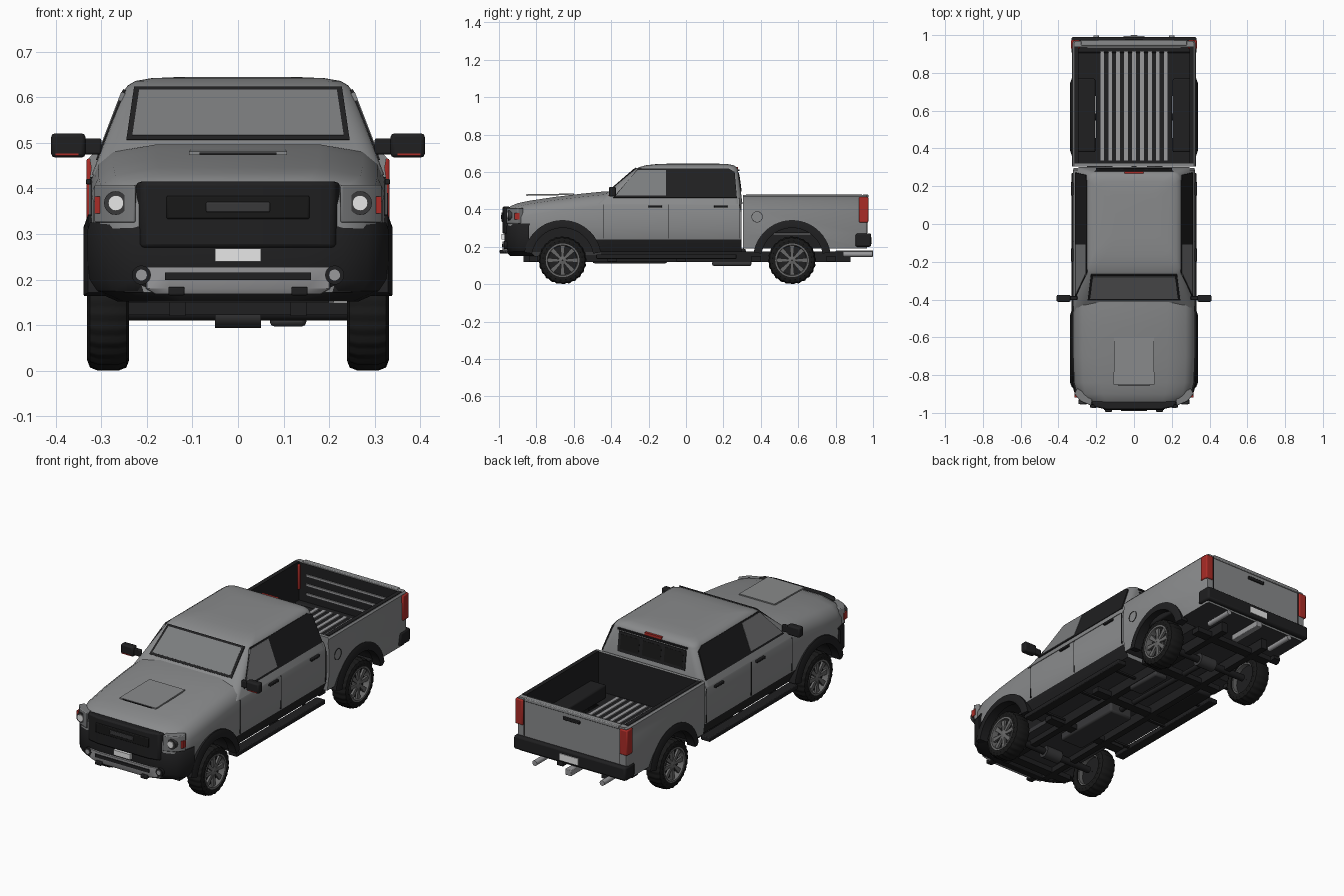
import bpy
import bmesh
from math import sin, cos, pi, radians
from mathutils import Vector

cube = bpy.data.objects.get("Cube")
if cube:
    bpy.data.objects.remove(cube, do_unlink=True)


def material(name, *rgb):
    mat = bpy.data.materials.new(name)
    mat.diffuse_color = (*rgb, 1)
    mat.use_nodes = True
    mat.node_tree.nodes["Principled BSDF"].inputs["Base Color"].default_value = (*rgb, 1)
    return mat


paint = material("grey paint", .25, .255, .26)
glass = material("grey glass", .2, .205, .21)
black = material("black plastic", .014, .014, .015)
rubber = material("tyre rubber", .009, .009, .009)
under = material("underbody grey", .04, .04, .042)
alloy = material("wheel alloy", .14, .14, .14)
silver = material("silver", .32, .32, .33)
white = material("white", .8, .8, .8)
red = material("lamp red", .4, .025, .02)


def smooth(mesh):
    mesh.shade_smooth()
    mesh.set_sharp_from_angle(angle=radians(32))


def loft(name, rings, mats, rule=None, loop=False, bevel=0):
    """Skin a list of closed rings; cap the ends unless it loops."""
    mats = mats if isinstance(mats, list) else [mats]
    bm = bmesh.new()
    rows = [[bm.verts.new(p) for p in ring] for ring in rings]
    pairs = list(zip(rows, rows[1:])) + ([(rows[-1], rows[0])] if loop else [])
    for a, b in pairs:
        for i in range(len(a)):
            j = (i + 1) % len(a)
            bm.faces.new((a[i], a[j], b[j], b[i]))
    if not loop:
        bm.faces.new(rows[0])
        bm.faces.new(rows[-1])
    bmesh.ops.recalc_face_normals(bm, faces=bm.faces[:])
    if rule:
        for face in bm.faces:
            face.material_index = rule(face.calc_center_median(), face.normal)
    mesh = bpy.data.meshes.new(name)
    bm.to_mesh(mesh)
    bm.free()
    for mat in mats:
        mesh.materials.append(mat)
    smooth(mesh)
    obj = bpy.data.objects.new(name, mesh)
    bpy.context.collection.objects.link(obj)
    if bevel:
        mod = obj.modifiers.new("bevel", "BEVEL")
        mod.width, mod.segments = bevel, 2
    return obj


def box(name, x, y, z, mat, bevel=0, side=1, rule=None):
    rings = [[(side * a, b, h) for a, b in ((x[0], y[0]), (x[1], y[0]), (x[1], y[1]), (x[0], y[1]))] for h in z]
    return loft(name, rings, mat, rule, bevel=bevel)


def tube(name, start, end, radius, mat, sides=20):
    start, end = Vector(start), Vector(end)
    turn = (end - start).to_track_quat("Z", "Y")
    circle = [turn @ Vector((radius * cos(2 * pi * i / sides), radius * sin(2 * pi * i / sides), 0)) for i in range(sides)]
    return loft(name, [[p + c for c in circle] for p in (start, end)], mat)


def plate(name, points, offset, mat):
    off = Vector(offset)
    return loft(name, [[Vector(p) - off for p in points], [Vector(p) + off for p in points]], mat)


def lathe(name, center, profile, mat, side=1, steps=48, tread=False):
    """Spin a closed (x, radius) profile around the x axis."""
    rings = []
    for i in range(steps):
        a = 2 * pi * i / steps
        k = .972 if tread and i % 4 > 1 else 1
        rings.append([(center[0] + side * x, center[1] + r * (k if r > .11 else 1) * cos(a),
                       center[2] + r * (k if r > .11 else 1) * sin(a)) for x, r in profile])
    return loft(name, rings, mat, loop=True)


def mirrored(half):
    return half + [(-a, b) for a, b in reversed(half)]


def prism(name, half, levels, mat, bevel=0):
    """Plan outline raised through (height, width scale, setback) levels."""
    rings = [[(x * k, y + d, z) for x, y in mirrored(half)] for z, k, d in levels]
    return loft(name, rings, mat, bevel=bevel)


def cut(obj, cutters):
    for cutter in cutters:
        mod = obj.modifiers.new("cut", "BOOLEAN")
        mod.operation, mod.solver, mod.object = "DIFFERENCE", "EXACT", cutter
    graph = bpy.context.evaluated_depsgraph_get()
    mesh = bpy.data.meshes.new_from_object(obj.evaluated_get(graph))
    obj.modifiers.clear()
    obj.data = mesh
    smooth(mesh)
    for cutter in cutters:
        bpy.data.objects.remove(cutter, do_unlink=True)


front_axle, rear_axle, axle_z = -.66, .567, .128
body_mats = [paint, black, under]


def dark(center, normal):
    return 1


def arch_cutters(y):
    cutters = []
    for s in (1, -1):
        c = tube("arch_cutter", (s * .2, y, .135), (s * .42, y, .135), .172, body_mats, 40)
        for face in c.data.polygons:
            face.material_index = 1
        cutters.append(c)
    return cutters


# Hood, fenders and lower cab
stations = [(-.955, .23, .408), (-.935, .275, .422), (-.9, .302, .436), (-.84, .317, .449), (-.7, .322, .47),
            (-.55, .322, .488), (-.43, .322, .5), (.287, .322, .5), (.297, .32, .46)]
rings = []
for y, w, t in stations:
    half = [(.55 * w, t - .003), (.85 * w, t - .02), (.95 * w, t - .045), (w, t - .08), (w, .3), (.985 * w, .238), (.9 * w, .172)]
    rings.append([(x, y, z) for x, z in mirrored(half)])
body = loft("lower_body", rings, body_mats, lambda c, n: 2 if n.z < -.8 else int(c.z < .237))
cut(body, arch_cutters(front_axle))

# Cargo bed
half = [(.318, .476), (.326, .468), (.322, .445), (.327, .41), (.327, .27), (.317, .19)]
rings = [[(x * k, y, z) for x, z in mirrored(half)] for y, k in ((.304, 1), (.955, 1), (.968, .98))]
bed = loft("cargo_bed", rings, body_mats, lambda c, n: 2 if n.z < -.8 else 0)
well = box("bed_well", (-.295, .295), (.322, .938), (.265, .6), body_mats, rule=dark)
cut(bed, [well] + arch_cutters(rear_axle))
for i in range(-4, 5):
    box("bed_floor_rib", (i * .042 - .01, i * .042 + .01), (.335, .925), (.262, .271), silver)
for z in (.31, .36, .41):
    box("tailgate_inner_rib", (-.25, .25), (.932, .941), (z, z + .012), silver)


# Cab upper shell
def rounded(w, y0, y1, r, z):
    ring = []
    for k, (sx, y) in enumerate(((1, y0 + r), (1, y1 - r), (-1, y1 - r), (-1, y0 + r))):
        for i in range(6):
            a = pi / 2 * (k - 1 + i / 5)
            ring.append((sx * (w - r) + r * cos(a), y + r * sin(a), z))
    return ring


shell = [(.321, -.49, .302, .43), (.25, -.275, .277, .615), (.242, -.25, .27, .626), (.225, -.215, .255, .636),
         (.19, -.16, .225, .642), (.12, -.08, .16, .645)]
loft("cab_shell", [rounded(w, a, b, .04, z) for w, a, b, z in shell], paint)


def glass_x(z):
    return .321 - (z - .43) * .384


def screen(name, w0, w1, z0, z1, depth, mat):
    points = [(x, -.49 + (z - .43) * 1.162, z) for x, z in ((-w0, z0), (w0, z0), (w1, z1), (-w1, z1))]
    plate(name, points, (0, -depth * .75, depth * .65), mat)


def rear_pane(name, x0, x1, z0, z1, depth, mat):
    points = [(x, .302 - (z - .43) * .135, z) for x, z in ((x0, z0), (x1, z0), (x1, z1), (x0, z1))]
    plate(name, points, (0, depth, 0), mat)


screen("windshield_frame", .245, .228, .506, .622, .003, black)
screen("windshield", .232, .217, .514, .614, .0046, glass)
rear_pane("rear_window_frame", -.2, .2, .495, .598, .004, black)
for x in (-.185, -.055, .075):
    rear_pane("rear_window_pane", x, x + .11, .51, .585, .0049, rubber)
box("rear_roof_strip", (-.205, .205), (.262, .287), (.606, .614), black)
box("high_brake_lamp", (-.05, .05), (.255, .279), (.614, .628), red)

# Hood scoop panel
plate("hood_scoop", [(-.108, -.85, .477), (.108, -.85, .477), (.105, -.6, .481), (-.105, -.6, .481)], (0, 0, .004), paint)
box("scoop_slit", (-.085, .085), (-.855, -.85), (.475, .479), black)

# Nose: bumper, grille, lamps
nose = [(.15, -.97), (.23, -.957), (.285, -.932), (.315, -.895), (.33, -.84)]
prism("front_bumper", nose, [(.152, .8, .03), (.175, .96, .008), (.2, 1, 0), (.31, 1, 0), (.325, .985, .008)], black)
flat = [(z, 1, 0) for z in (.27, .415)]
prism("grille", [(.15, -.981), (.21, -.968), (.226, -.94)], flat, black, .008)
box("grille_insert", (-.157, .157), (-.986, -.97), (.333, .384), rubber, .004)
box("grille_bar", (-.07, .07), (-.99, -.98), (.348, .37), under, .003)
prism("bumper_skid_panel", [(.15, -.981), (.2, -.969), (.205, -.94)], [(.168, .9, .006), (.18, 1, 0), (.228, 1, 0)], silver)
box("lower_intake", (-.16, .16), (-.985, -.97), (.199, .216), black)
box("front_plate", (-.05, .05), (-.986, -.97), (.24, .268), white)
for s in (1, -1):
    lens = [(.226, -.962), (.285, -.937), (.316, -.898), (.3, -.87), (.22, -.92)]
    loft("headlight", [[(s * x, y, z) for x, y in lens] for z in (.325, .408)], glass, bevel=.004)
    tube("headlight_ring", (s * .268, -.93, .368), (s * .268, -.952, .368), .026, under)
    tube("headlight_bulb", (s * .268, -.93, .368), (s * .268, -.956, .368), .017, white)
    box("side_marker", (.303, .315), (-.918, -.89), (.345, .382), red, side=s)
    tube("fog_lamp_ring", (s * .212, -.94, .21), (s * .212, -.972, .21), .021, black)
    tube("fog_lamp", (s * .212, -.94, .21), (s * .212, -.975, .21), .012, silver)
    box("tow_hook", (.117, .153), (-.996, -.95), (.165, .184), black, .004, s)
    # Cab sides
    outline = [(-.39, .462), (-.255, .617), (.228, .617), (.26, .6), (.272, .462)]
    pane = [(-.375, .472), (-.262, .61), (-.108, .61), (-.108, .472)]
    for name, pts, d, mat in (("side_window", outline, .003, black), ("front_door_glass", pane, .0046, glass)):
        plate(name, [(s * glass_x(z), y, z) for y, z in pts], (s * d, 0, d * .4), mat)
    for y in (-.44, -.095, .285):
        box("door_seam", (.316, .3232), (y - .0015, y + .0015), (.245, .425), black, side=s)
    for y in (-.2, .15):
        box("door_handle", (.315, .334), (y, y + .072), (.409, .421), black, .003, s)
    box("mirror", (.335, .41), (-.412, -.375), (.468, .521), black, .008, s)
    box("mirror_arm", (.3, .345), (-.402, -.382), (.475, .51), black, .004, s)
    box("mirror_lamp", (.35, .4), (-.4135, -.4), (.472, .477), red, side=s)
    # Steps
    box("side_step", (.277, .33), (-.48, .27), (.136, .16), black, .004, s)
    for y in (-.38, -.1, .18):
        box("step_bracket", (.12, .28), (y, y + .015), (.14, .15), black, side=s)
    # Bed sides and tail
    box("wheel_box", (.205, .3), (.38, .77), (.272, .345), black, .008, s)
    box("bed_rail_cap", (.293, .316), (.32, .94), (.474, .479), black, side=s)
    box("tail_lamp", (.287, .333), (.925, .975), (.33, .466), red, .006, s)
    box("tailgate_seam", (.281, .284), (.966, .9705), (.275, .47), black, side=s)
    tube("exhaust_tip", (s * .2, .84, .16), (s * .2, .998, .16), .014, silver)
    # Underside rails
    box("frame_rail", (.115, .15), (-.87, .88), (.12, .175), black, side=s)
lathe("fuel_door_seam", (.327, .38, .36), [(-.002, .027), (.002, .027), (.002, .03), (-.002, .03)], black, steps=32)
box("tailgate_lip", (-.28, .28), (.945, .975), (.462, .48), paint, .004)
box("tailgate_handle", (-.05, .05), (.965, .976), (.425, .442), black, .003)
box("rear_bumper", (-.332, .332), (.905, .99), (.2, .272), black, .01)
box("rear_plate", (-.055, .055), (.985, .994), (.215, .25), white)
box("hitch", (-.018, .018), (.8, 1), (.148, .18), silver, .003)

# Wheels and flares
tyre = [(-.042, .085), (-.046, .105), (-.04, .121), (-.022, .128), (.022, .128), (.04, .121), (.046, .105), (.042, .085)]
rim = [(.045, .09), (.045, .081), (.02, .077), (-.035, .077), (-.035, .09)]
for y in (front_axle, rear_axle):
    for s in (1, -1):
        hub = (s * .285, y, axle_z)
        lathe("tyre", hub, tyre, rubber, s, 96, True)
        lathe("rim", hub, rim, alloy, s)
        lathe("brake_disc", hub, [(.012, .003), (.012, .079), (-.01, .079), (-.01, .003)], black, s)
        lathe("hub_cap", hub, [(.04, .002), (.036, .02), (.01, .024), (.01, .002)], alloy, s, 20)
        for i in range(8):
            a = 2 * pi * i / 8
            quad = [(.015, -.007), (.083, -.013), (.083, .013), (.015, .007)]
            spoke = [(hub[0] + s * .03, y + r * cos(a) - w * sin(a), axle_z + r * sin(a) + w * cos(a)) for r, w in quad]
            plate("spoke", spoke, (.006, 0, 0), alloy)
        flare = []
        for i in range(25):
            a = radians(10 + i * 160 / 24)
            section = [(.29, .166), (.337, .166), (.339, .18), (.329, .208), (.29, .208)]
            flare.append([(s * x, y + r * cos(a), .135 + r * sin(a)) for x, r in section])
        loft("fender_flare", flare, black)
    tube("axle", (-.25, y, axle_z), (.25, y, axle_z), .018, black)
    tube("differential", (-.05, y, axle_z), (.05, y, axle_z), .034, under)

# Underside
box("front_skid_plate", (-.2, .2), (-.9, -.45), (.15, .18), under)
for y in (-.84, -.42, -.05, .35, .75):
    box("crossmember", (-.24, .24), (y, y + .05), (.122, .15), black)
box("gearbox", (-.07, .07), (-.5, -.1), (.112, .17), under, .01)
tube("drive_shaft", (0, -.1, .145), (0, rear_axle, .13), .014, black)
box("muffler", (.07, .15), (.14, .35), (.097, .125), under, .01)
box("fuel_tank", (-.25, -.15), (-.05, .32), (.125, .19), black, .01)
